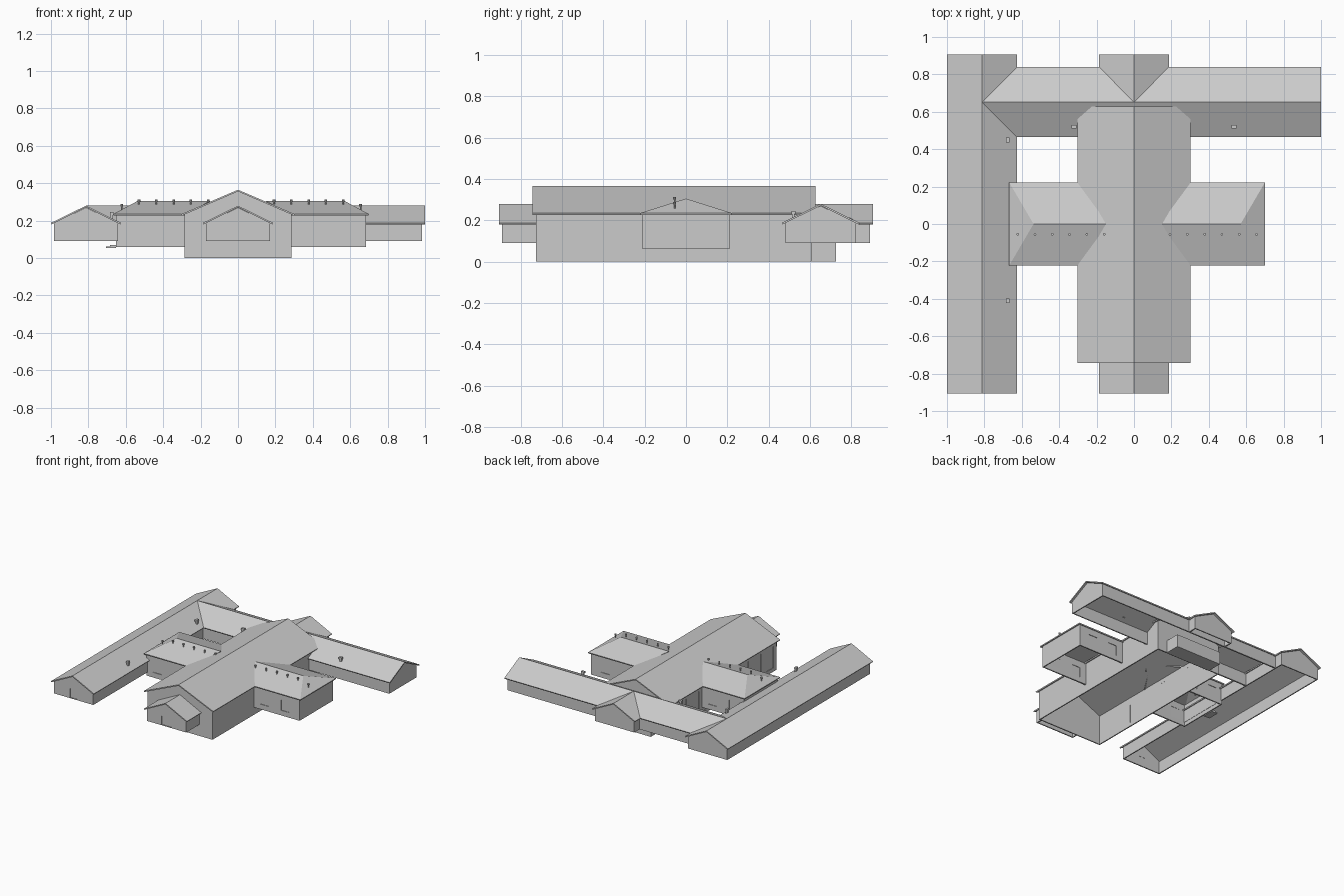
import bpy, bmesh
from mathutils import Vector

cube = bpy.data.objects.get("Cube")
if cube:
    bpy.data.objects.remove(cube, do_unlink=True)

grey = bpy.data.materials.new("plain grey")
grey.use_nodes = True
grey.diffuse_color = (0.6, 0.6, 0.6, 1)
grey.node_tree.nodes["Principled BSDF"].inputs["Base Color"].default_value = (0.6, 0.6, 0.6, 1)


def make(name, bm):
    mesh = bpy.data.meshes.new(name)
    bm.to_mesh(mesh)
    bm.free()
    ob = bpy.data.objects.new(name, mesh)
    bpy.context.scene.collection.objects.link(ob)
    mesh.materials.append(grey)
    return ob


def shell(name, faces, axis, thick, inside):
    """Thin shell from faces given as (along, across, z) points."""
    bm = bmesh.new()
    for pts in faces:
        pts = [(a, c, z) if axis == "x" else (c, a, z) for a, c, z in pts]
        bm.faces.new([bm.verts.new(p) for p in pts])
    bmesh.ops.remove_doubles(bm, verts=bm.verts, dist=1e-5)
    bm.normal_update()
    middle = Vector(inside if axis == "x" else (inside[1], inside[0], inside[2]))
    for f in bm.faces:
        if f.normal.dot(f.calc_center_median() - middle) < 0:
            f.normal_flip()
    ob = make(name, bm)
    mod = ob.modifiers.new("thickness", "SOLIDIFY")
    mod.thickness = thick
    mod.offset = -1
    return ob


def roof(name, axis, c, half, eave, ridge, e, r, hip=None):
    """Two slopes; e and r are the ends of the eaves and ridge, hip is a hipped end."""
    faces = [[(e[0], c + s * half, eave), (e[1], c + s * half, eave),
              (r[1], c, ridge), (r[0], c, ridge)] for s in (-1, 1)]
    if hip is not None:
        faces.append([(e[hip], c - half, eave), (e[hip], c + half, eave), (r[hip], c, ridge)])
    return shell(name, faces, axis, 0.009, ((r[0] + r[1]) / 2, c, -2))


def walls(name, axis, c, half, ends, base, eave, ridge, closed=(0, 1)):
    """Side walls and closed gable ends, open underneath."""
    faces = [[(ends[0], c + s * half, base), (ends[1], c + s * half, base),
              (ends[1], c + s * half, eave), (ends[0], c + s * half, eave)] for s in (-1, 1)]
    for i in closed:
        a = ends[i]
        end = [(a, c - half, base), (a, c + half, base), (a, c + half, eave)]
        if ridge > eave:
            end.append((a, c, ridge))
        faces.append(end + [(a, c - half, eave)])
    return shell(name, faces, axis, 0.012, (sum(ends) / 2, c, (base + eave) / 2))


def boxes(name, items):
    """Several boxes in one object, each a centre and a size."""
    bm = bmesh.new()
    for centre, size in items:
        for v in bmesh.ops.create_cube(bm, size=1)["verts"]:
            v.co = Vector([p + q * s for p, q, s in zip(centre, v.co, size)])
    return make(name, bm)


def openings(wall, name, items, normal):
    """Cut openings through a wall and set a thin pane inside each."""
    cutter = boxes(name + "_cutter", items)
    cutter.hide_render = True
    cutter.hide_set(True)
    cutter.display_type = "WIRE"
    mod = wall.modifiers.new("openings", "BOOLEAN")
    mod.operation = "DIFFERENCE"
    mod.solver = "EXACT"
    mod.object = cutter
    panes = []
    for centre, size in items:
        inward = [0, 0, 0]
        i = "xy".index(normal)
        inward[i] = -0.006 if centre[i] > 0 else 0.006
        thin = [0.003 if k == i else s for k, s in enumerate(size)]
        panes.append(([p + d for p, d in zip(centre, inward)], thin))
    boxes(name, panes)


# Main hall
hall = walls("hall_walls", "y", 0, 0.285, (-0.725, 0.61), 0, 0.234, 0.356)
roof("hall_roof", "y", 0, 0.303, 0.235, 0.365, (-0.742, 0.628), (-0.742, 0.628))
openings(hall, "hall_windows",
         [((-0.285, -0.64 + 0.155 * i, 0.115), (0.05, 0.085, 0.17)) for i in range(8)], "x")
boxes("hall_back_room", [((0, 0.665, 0.05), (0.4, 0.12, 0.1))])

# Low wings share one roof section
HALF, EAVE, RIDGE = 0.1875, 0.188, 0.28
low = dict(half=0.171, base=0.09, eave=0.187, ridge=0.27)
porch = walls("porch_walls", "y", 0, ends=(-0.89, -0.72), closed=(0,), **low)
roof("porch_roof", "y", 0, HALF, EAVE, RIDGE, (-0.905, -0.72), (-0.905, -0.72))
openings(porch, "porch_door", [((0, -0.89, 0.13), (0.09, 0.05, 0.07))], "y")

walls("back_entry_walls", "y", 0, ends=(0.82, 0.89), closed=(1,), **low)
roof("back_entry_roof", "y", 0, HALF, EAVE, RIDGE, (0.84, 0.905), (0.652, 0.905))

side = walls("side_wing_walls", "y", -0.8125, ends=(-0.89, 0.89), **low)
roof("side_wing_roof", "y", -0.8125, HALF, EAVE, RIDGE, (-0.905, 0.905), (-0.905, 0.905))
openings(side, "side_wing_door", [((-0.8125, -0.89, 0.13), (0.06, 0.05, 0.07))], "y")

walls("back_wing_walls", "x", 0.652, ends=(-0.641, 0.985), closed=(1,), **low)
roof("back_wing_roof", "x", 0.652, HALF, EAVE, RIDGE, (-0.625, 1.0), (-0.8125, 1.0))

# Hipped cross wings with windows and a row of vent pipes
for label, s, reach in (("left", 1, 0.70), ("right", -1, 0.667)):
    ends = (s * 0.285, s * (reach - 0.015))
    wing = walls(label + "_cross_wing_walls", "x", 0, 0.21, ends, 0.06, 0.232, 0.232, (1,))
    roof(label + "_cross_wing_roof", "x", 0, 0.222, 0.235, 0.305,
         (s * 0.28, s * reach), (s * 0.15, s * (reach - 0.13)), 1)
    openings(wing, label + "_cross_wing_windows",
             [((s * x, y, 0.14), (0.075, 0.05, 0.08)) for x in (0.38, 0.56) for y in (-0.21, 0.21)], "y")

    bm = bmesh.new()
    for i in range(6):
        x = reach - 0.045 - 0.0925 * i
        top = 0.288 if i == 0 else 0.312
        for radius, height, z in ((0.004, 0.04, top - 0.025), (0.007, 0.012, top - 0.006)):
            made = bmesh.ops.create_cone(bm, cap_ends=True, segments=8, radius1=radius,
                                         radius2=radius, depth=height)
            bmesh.ops.translate(bm, verts=made["verts"], vec=(s * x, -0.055, z))
    make(label + "_vent_pipes", bm)

# Roof vents on the low wings
for n, (x, y, along) in enumerate(((-0.675, 0.45, "y"), (-0.675, -0.41, "y"),
                                   (-0.32, 0.52, "x"), (0.535, 0.52, "x"))):
    size = (0.026, 0.018) if along == "x" else (0.018, 0.026)
    boxes("roof_vent_%d" % (n + 1),
          [((x, y, 0.222), (size[0] * 0.7, size[1] * 0.7, 0.035)), ((x, y, 0.238), (*size, 0.014))])

# Steps at the end of the right cross wing
boxes("steps", [((-0.678, 0.05, 0.059), (0.054, 0.09, 0.008)),
                ((-0.668, 0.05, 0.067), (0.034, 0.09, 0.008))])
